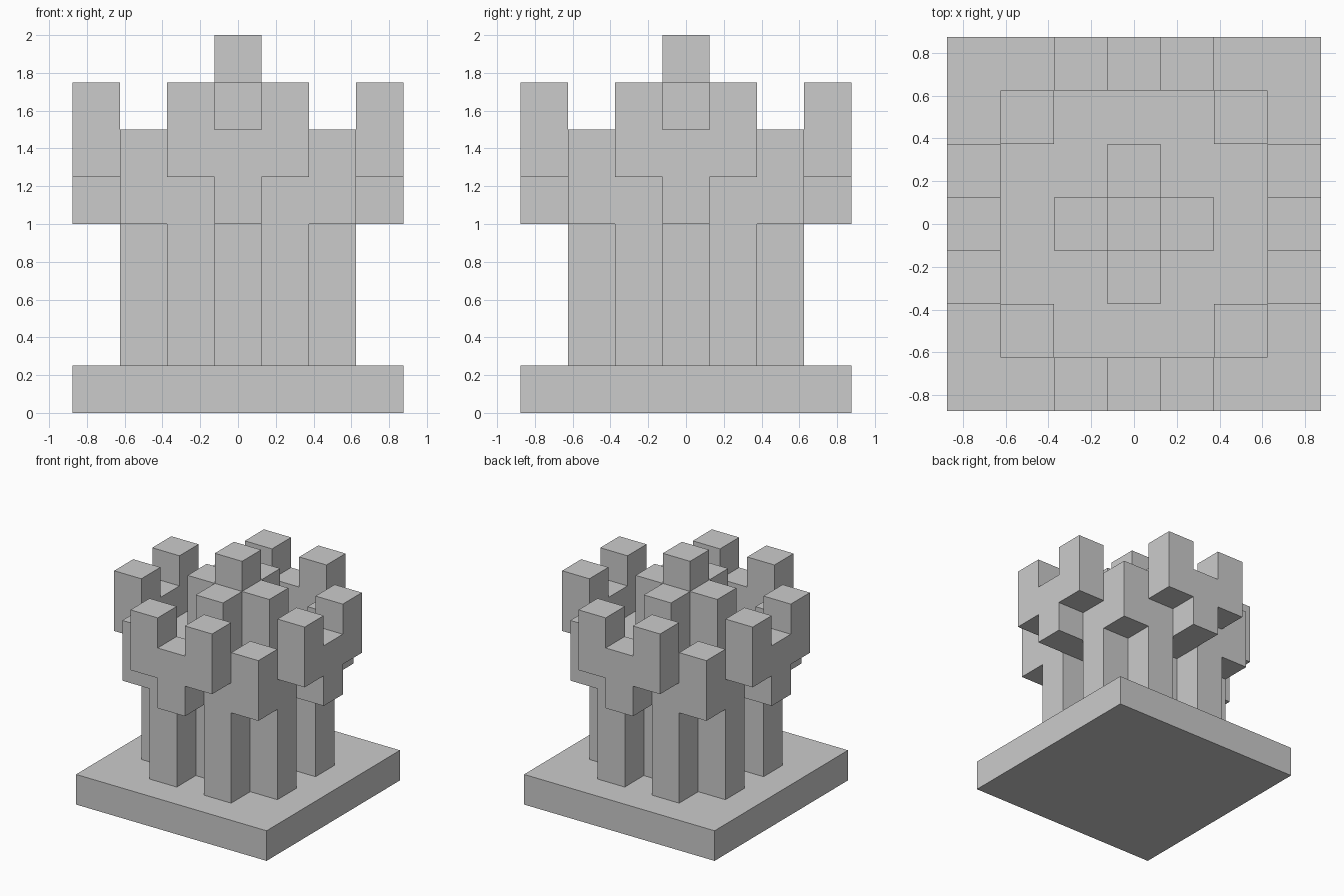
import bpy, bmesh, math
from mathutils import Vector

if "Cube" in bpy.data.objects:
    bpy.data.objects.remove(bpy.data.objects["Cube"])

U = 0.25  # block size


def box(x0, x1, y0, y1, z0, z1):
    """All block cells in an inclusive range; x and y count from the centre."""
    return {(x, y, z) for x in range(x0, x1 + 1)
            for y in range(y0, y1 + 1) for z in range(z0, z1 + 1)}


def build(name, cells, turns=0):
    """Skin a set of block cells with outer faces only and merge flat areas."""
    bm = bmesh.new()
    for c in cells:
        for axis in range(3):
            for s in (-1, 1):
                n = list(c)
                n[axis] += s
                if tuple(n) in cells:
                    continue
                a, b = (axis + 1) % 3, (axis + 2) % 3
                quad = []
                for da, db in ((-1, -1), (1, -1), (1, 1), (-1, 1)):
                    p = Vector((c[0], c[1], c[2] + 0.5))
                    p[axis] += s / 2
                    p[a] += da * s / 2
                    p[b] += db / 2
                    quad.append(bm.verts.new(p * U))
                bm.faces.new(quad)
    bmesh.ops.remove_doubles(bm, verts=bm.verts, dist=0.001)
    bmesh.ops.dissolve_limit(bm, angle_limit=0.01, verts=bm.verts, edges=bm.edges)
    bmesh.ops.recalc_face_normals(bm, faces=bm.faces)
    mesh = bpy.data.meshes.new(name)
    bm.to_mesh(mesh)
    bm.free()
    ob = bpy.data.objects.new(name, mesh)
    ob.rotation_euler.z = turns * math.pi / 2
    bpy.context.collection.objects.link(ob)
    return ob


# Square base slab
build("base", box(-3, 3, -3, 3, 0, 0))

# Fluted shaft, with the collar and its corner posts on top
body = box(-1, 1, -2, 2, 1, 3) | box(-2, 2, -1, 1, 1, 3)
for s in (-2, 2):
    body -= box(0, 0, s, s, 1, 3) | box(s, s, 0, 0, 1, 3)
body |= box(-2, 2, -2, 2, 4, 4)
for x in (-2, 2):
    for y in (-2, 2):
        body |= box(x, x, y, y, 5, 5)
build("fluted_shaft_and_collar", body)

# Forked bracket on each side: stem, crossbar and two prongs
fork = (box(0, 0, -3, -3, 4, 4) | box(-1, 1, -3, -3, 5, 5)
        | box(-1, -1, -3, -3, 6, 6) | box(1, 1, -3, -3, 6, 6))
for k, side in enumerate(("front", "right", "back", "left")):
    build(side + "_fork", fork, k)

# Cross-shaped finial with a raised centre
build("cross_finial", box(-1, 1, 0, 0, 5, 6) | box(0, 0, -1, 1, 5, 6)
      | box(0, 0, 0, 0, 7, 7))
